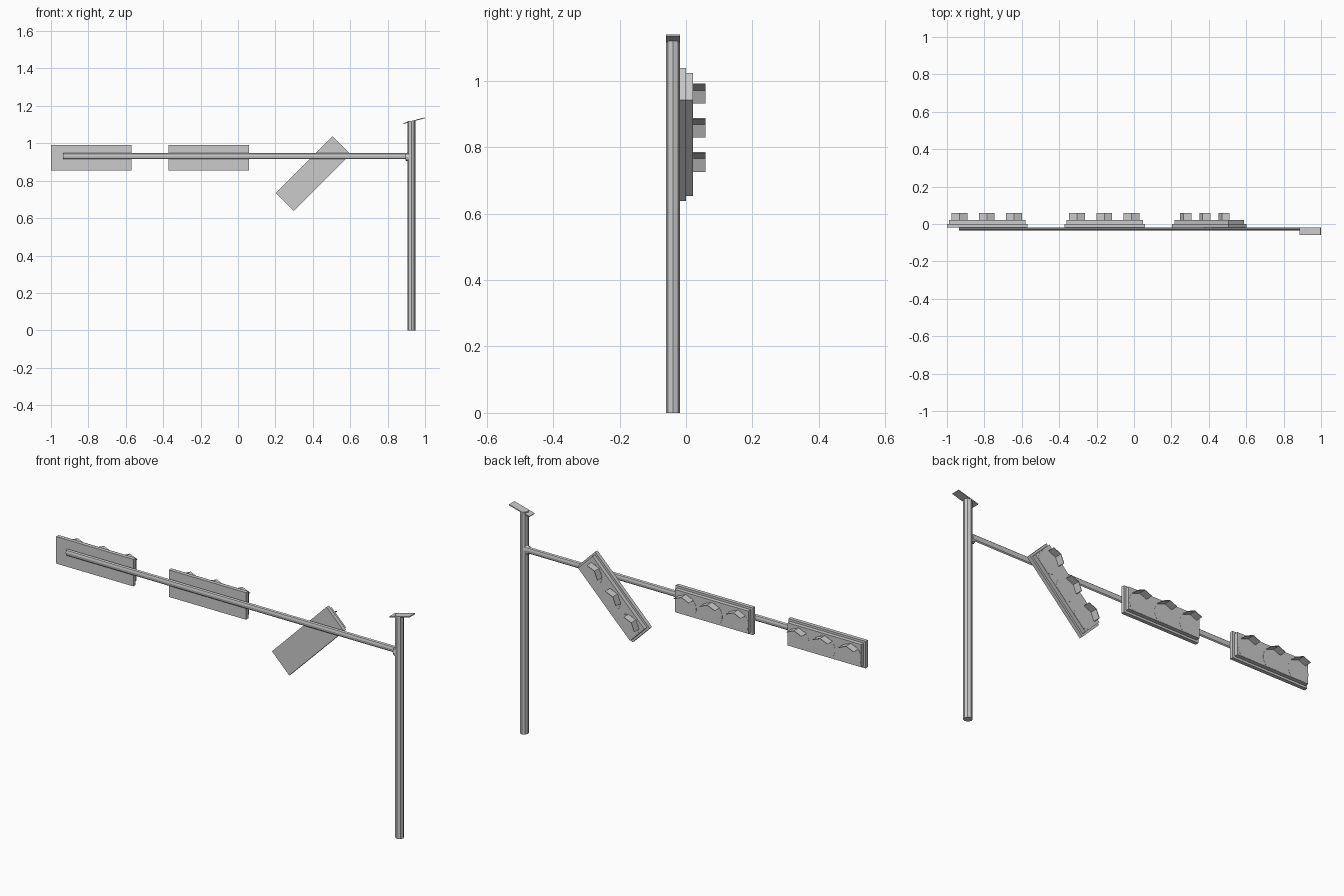
import bpy, bmesh
from math import radians, sin, cos, pi
from mathutils import Matrix, Vector

if "Cube" in bpy.data.objects:
    bpy.data.objects.remove(bpy.data.objects["Cube"])


def finish(name, bm, matrix=Matrix()):
    bmesh.ops.transform(bm, matrix=matrix, verts=bm.verts)
    bmesh.ops.recalc_face_normals(bm, faces=bm.faces)
    mesh = bpy.data.meshes.new(name)
    bm.to_mesh(mesh)
    bm.free()
    obj = bpy.data.objects.new(name, mesh)
    bpy.context.collection.objects.link(obj)
    return obj


def box(name, center, size, matrix=Matrix()):
    bm = bmesh.new()
    bmesh.ops.create_cube(bm, size=1)
    local = Matrix.Translation(center) @ Matrix.Diagonal((*size, 1))
    return finish(name, bm, matrix @ local)


def tube(name, p0, p1, r0, r1, sides=8, squash=1.0):
    # squash scales the thickness in y around the tube axis
    p0, p1 = Vector(p0), Vector(p1)
    axis = p1 - p0
    bm = bmesh.new()
    bmesh.ops.create_cone(bm, cap_ends=True, segments=sides,
                          radius1=r0, radius2=r1, depth=axis.length)
    turn = axis.to_track_quat('Z', 'Y').to_matrix().to_4x4()
    m = (Matrix.Translation((p0 + p1) / 2)
         @ Matrix.Diagonal((1, squash, 1, 1)) @ turn)
    return finish(name, bm, m)


def prism(name, outline, y0, y1, matrix):
    # extrude an (x, z) outline along y
    bm = bmesh.new()
    face = bm.faces.new([bm.verts.new((x, y0, z)) for x, z in outline])
    new = bmesh.ops.extrude_face_region(bm, geom=[face])['geom']
    bmesh.ops.translate(bm, vec=(0, y1 - y0, 0),
                        verts=[v for v in new if isinstance(v, bmesh.types.BMVert)])
    return finish(name, bm, matrix)


def arc(r, degrees, cx, cz):
    return [(cx + r * cos(radians(a)), cz + r * sin(radians(a))) for a in degrees]


# Post with tilted cap plate
tube("post", (0.927, -0.039, 0), (0.927, -0.039, 1.12), 0.021, 0.021)
box("post_cap", (0, 0, 0), (0.117, 0.042, 0.005),
    Matrix.Translation((0.942, -0.039, 1.121)) @ Matrix.Rotation(radians(-15), 4, 'Y'))

# Slim horizontal arm and its collar at the post
tube("arm", (-0.935, -0.027, 0.932), (0.915, -0.027, 0.932), 0.017, 0.017, 8, 0.48)
tube("arm_collar", (0.896, -0.036, 0.927), (0.915, -0.036, 0.927), 0.02, 0.026, 8, 0.7)


# Signal heads: stepped housing, three lenses, three bent hoods
def signal(prefix, x, z, angle):
    m = Matrix.Translation((x, 0, z)) @ Matrix.Rotation(radians(-angle), 4, 'Y')
    box(prefix + "_back_plate", (0, -0.009, 0), (0.43, 0.019, 0.136), m)
    box(prefix + "_front_plate", (0, 0.0102, 0), (0.409, 0.0204, 0.114), m)
    for i in range(3):
        cx, cz = (i - 1) * 0.145 - 0.002, -0.012
        lens = [(px, max(pz, -0.056)) for px, pz in arc(0.058, range(22, 382, 15), cx, cz)]
        prism(f"{prefix}_lens_{i + 1}", lens, 0.018, 0.0212, m)
        hood = arc(0.06, (45, 90, 135), cx, cz) + arc(0.057, (135, 90, 45), cx, cz)
        prism(f"{prefix}_hood_{i + 1}", hood, 0.018, 0.058, m)


signal("end_signal", -0.785, 0.922, 0)
signal("middle_signal", -0.157, 0.922, 0)
signal("hanging_signal", 0.402, 0.838, 45)
